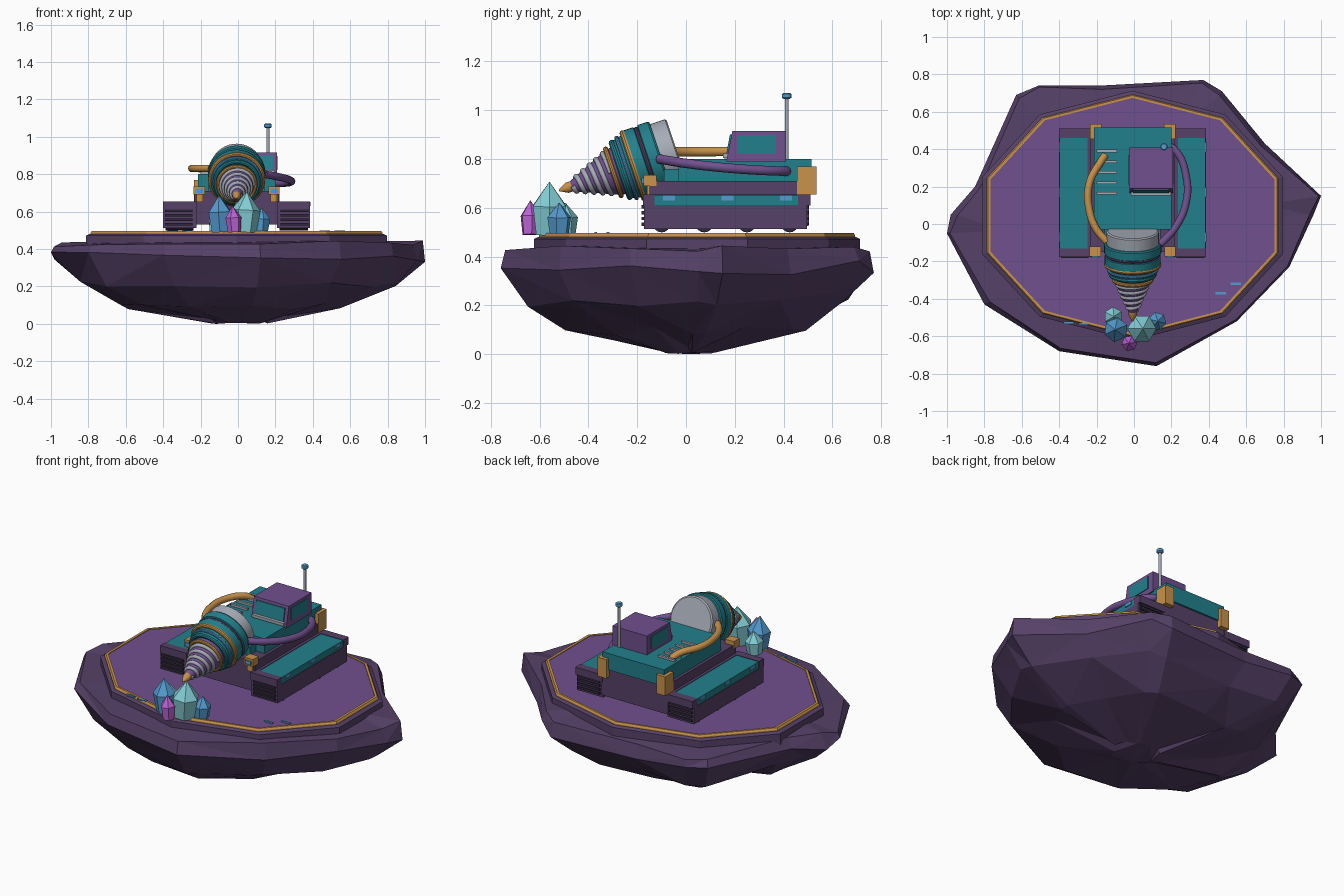
import bpy, bmesh, math, random
from mathutils import Vector, Matrix

random.seed(4)
if "Cube" in bpy.data.objects:
    bpy.data.objects.remove(bpy.data.objects["Cube"])


def material(name, r, g, b):
    lin = [(c / 255 / 12.92 if c < 11 else ((c / 255 + 0.055) / 1.055) ** 2.4) for c in (r, g, b)]
    m = bpy.data.materials.new(name)
    m.use_nodes = True
    m.diffuse_color = (*lin, 1)
    m.node_tree.nodes["Principled BSDF"].inputs["Base Color"].default_value = (*lin, 1)
    return m


ROCK = material("rock purple", 86, 65, 104)
PURPLE = material("deck purple", 112, 80, 142)
TEAL = material("teal", 34, 128, 140)
ORANGE = material("brass orange", 200, 146, 76)
GREY = material("steel grey", 166, 171, 182)
BLUE = material("light blue", 84, 156, 208)
AQUA = material("pale aqua", 132, 206, 214)
VIOLET = material("crystal violet", 188, 98, 214)
DARK = material("track dark", 48, 40, 58)


def finish(name, bm, mat, matrix=None, smooth=False):
    bmesh.ops.recalc_face_normals(bm, faces=bm.faces)
    mesh = bpy.data.meshes.new(name)
    bm.to_mesh(mesh)
    bm.free()
    mesh.materials.append(mat)
    ob = bpy.data.objects.new(name, mesh)
    bpy.context.collection.objects.link(ob)
    if matrix is not None:
        ob.matrix_world = matrix
    if smooth:
        activate(ob)
        bpy.ops.object.shade_smooth_by_angle(angle=math.radians(35))
    return ob


def activate(ob):
    bpy.ops.object.select_all(action="DESELECT")
    ob.select_set(True)
    bpy.context.view_layer.objects.active = ob


def box(name, mat, x, y, z):
    bm = bmesh.new()
    size = [b - a for a, b in (x, y, z)]
    mid = [(a + b) / 2 for a, b in (x, y, z)]
    bmesh.ops.create_cube(bm, size=1, matrix=Matrix.Translation(mid) @ Matrix.Diagonal((*size, 1)))
    return finish(name, bm, mat)


def skin(bm, rings, closed=False):
    """Bridge rings of points with faces; cap both ends unless closed."""
    loops = [[bm.verts.new(p) for p in ring] for ring in rings]
    n = len(loops[0])
    pairs = list(zip(loops, loops[1:])) + ([(loops[-1], loops[0])] if closed else [])
    for a, b in pairs:
        for i in range(n):
            j = (i + 1) % n
            bm.faces.new((a[i], a[j], b[j], b[i]))
    if not closed:
        bm.faces.new(loops[0])
        bm.faces.new(loops[-1])
    return loops


def lathe(name, mat, profile, sides=40, matrix=None, smooth=True, scale=(1, 1), turn=0.0, closed=False):
    """Revolve (radius, height) pairs about z."""
    bm = bmesh.new()
    angles = [turn + math.tau * i / sides for i in range(sides)]
    skin(bm, [[(r * scale[0] * math.cos(a), r * scale[1] * math.sin(a), h) for a in angles]
              for r, h in profile], closed)
    return finish(name, bm, mat, matrix, smooth)


def tube(name, mat, points, radius, matrix=None):
    cu = bpy.data.curves.new(name, "CURVE")
    cu.dimensions = "3D"
    cu.bevel_depth = radius
    cu.bevel_resolution = 3
    cu.use_fill_caps = True
    cu.resolution_u = 8
    sp = cu.splines.new("BEZIER")
    sp.bezier_points.add(len(points) - 1)
    for bp, p in zip(sp.bezier_points, points):
        bp.co = p
        bp.handle_left_type = bp.handle_right_type = "AUTO"
    cu.materials.append(mat)
    ob = bpy.data.objects.new(name, cu)
    bpy.context.collection.objects.link(ob)
    if matrix is not None:
        ob.matrix_world = matrix
    activate(ob)
    bpy.ops.object.convert(target="MESH")
    bpy.ops.object.shade_smooth()


# Floating rock: outline scaled into faceted rings down to a blunt point
outline = [(1, .15), (.96, .05), (.83, -.23), (.55, -.52), (.12, -.76), (-.4, -.68), (-.8, -.43),
           (-1, -.05), (-.98, .05), (-.85, .2), (-.63, .69), (-.51, .74), (-.18, .74), (.37, .77),
           (.47, .71), (.7, .43)]
levels = [(.7, .44, 0, 0), (.975, .43, .015, .02), (1, .355, 0, .03), (.87, .225, .03, .035),
          (.6, .095, .06, .02), (.13, .02, .03, .015)]
bm = bmesh.new()
rings = []
for s, z, js, jz in levels:
    ring = []
    for x, y in outline:
        k = s + random.uniform(-js, js)
        ring.append((x * k, y * k, z + random.uniform(-jz, jz)))
    rings.append(ring)
loops = skin(bm, rings)
low = min(v.co.z for v in bm.verts)
for v in loops[-1]:
    v.co.z = max(0, v.co.z - low)
min(loops[-1], key=lambda v: v.co.z).co.z = 0
bmesh.ops.triangulate(bm, faces=bm.faces)
finish("floating_rock", bm, ROCK)

# Ten-sided landing deck with a raised brass trim
deck = dict(sides=10, matrix=Matrix.Translation((-.008, .045, 0)), smooth=False,
            scale=(1, .79), turn=math.pi / 2)
lathe("deck_base", ROCK, [(.845, .38), (.845, .472), (.825, .48)], **deck)
lathe("deck_top", PURPLE, [(.815, .47), (.815, .493)], **deck)
lathe("deck_trim", ORANGE, [(.82, .478), (.82, .487), (.813, .497), (.797, .497), (.797, .478)],
      closed=True, **deck)
for i, (x, y) in enumerate([(.545, -.32), (.465, -.37), (-.35, -.528), (-.27, -.535)]):
    box(f"deck_light_{i}", BLUE, (x - .028, x + .028), (y - .006, y + .006), (.492, .5))

# Hull
CX = -.007
box("lower_hull", ROCK, (CX - .225, CX + .225), (-.15, .505), (.53, .71))
box("upper_hull", TEAL, (CX - .207, CX + .207), (-.03, .515), (.70, .80))
box("drill_cradle", TEAL, (CX - .15, CX + .15), (-.09, 0), (.70, .76))
for i in range(5):
    y = .39 - i * .0565
    box(f"vent_bar_{i}", GREY, (-.2, -.09), (y - .007, y + .007), (.795, .812))

# Tracks, corner brackets and lamps, mirrored left and right
for side, s in (("left", 1), ("right", -1)):
    def sbox(name, mat, x, y, z):
        box(f"{side}_{name}", mat, sorted((CX + s * x[0], CX + s * x[1])), y, z)

    sbox("track_body", ROCK, (.215, .393), (-.172, .496), (.512, .612))
    sbox("track_front_cap", ROCK, (.215, .393), (-.176, -.13), (.61, .655))
    sbox("track_rear_cap", ROCK, (.215, .393), (.46, .51), (.61, .655))
    sbox("track_cover", TEAL, (.24, .39), (-.13, .46), (.60, .652))
    sbox("track_inner_rail", ROCK, (.215, .242), (-.15, .5), (.60, .655))
    for i in range(4):
        z = .525 + i * .024
        sbox(f"front_slat_{i}", DARK, (.235, .383), (-.183, -.17), (z, z + .014))
        sbox(f"rear_slat_{i}", DARK, (.235, .383), (.49, .503), (z, z + .014))
        y = -.1 + i * .175
        turn = Matrix.Translation((CX + s * .23, y, .535)) @ Matrix.Rotation(s * math.pi / 2, 4, "Y")
        lathe(f"{side}_wheel_{i}", DARK, [(.036, 0), (.036, .15)], 16, turn)
    for i, y in enumerate((-.07, .17, .41)):
        sbox(f"track_lamp_{i}", BLUE, (.385, .395), (y - .025, y + .025), (.63, .65))
    sbox("front_bracket", ORANGE, (.17, .23), (-.175, -.12), (.69, .735))
    sbox("front_bracket_foot", ORANGE, (.18, .215), (-.16, -.145), (.65, .7))
    sbox("front_lamp", BLUE, (.18, .22), (-.182, -.17), (.7, .722))
    sbox("rear_bracket", ORANGE, (.168, .228), (.455, .535), (.655, .77))

# Cabin with a sloped windscreen
X0, X1 = -.025, .208
bm = bmesh.new()
side_shape = [(.165, .79), (.41, .79), (.41, .915), (.19, .915)]
skin(bm, [[(x, y, z) for y, z in side_shape] for x in (X0, X1)])
finish("cabin", bm, PURPLE)
bm = bmesh.new()
glass = [(.166, .825), (.18, .83), (.195, .9), (.18, .9)]
skin(bm, [[(x, y, z) for y, z in glass] for x in (X0 + .02, X1 - .02)])
finish("windscreen", bm, TEAL)
box("windscreen_sill", GREY, (X0 + .01, X1 - .01), (.152, .18), (.805, .822))
for name, x in (("left", X1), ("right", X0)):
    box(f"{name}_cabin_window", TEAL, (x - .004, x + .004), (.212, .37), (.822, .898))
lathe("antenna_mast", GREY, [(.008, .8), (.008, 1.05)], 12, Matrix.Translation((.16, .413, 0)))
lathe("antenna_cap", BLUE, [(.013, 1.046), (.02, 1.052), (.02, 1.066), (.015, 1.07)], 14,
      Matrix.Translation((.16, .413, 0)))

# Hoses from the hull to the drill housing
tube("brass_hose", ORANGE, [(-.155, .365, .795), (-.18, .33, .82), (-.24, .21, .83), (-.238, .07, .83),
                            (-.2, -.03, .83), (-.145, -.095, .83)], .02)
tube("purple_hose", PURPLE, [(.17, .42, .75), (.215, .4, .75), (.28, .25, .757), (.275, .1, .77),
                             (.22, -.02, .785), (.14, -.11, .80)], .02)

# Drill: local z runs from the housing's back to the tip
aim = Vector((0, -.949, -.316))
M = Matrix.Translation((CX, -.037, .832)) @ aim.to_track_quat("Z", "Y").to_matrix().to_4x4()


def band(name, mat, radius, at, thick):
    prof = [(radius + thick * math.cos(a), at + thick * math.sin(a))
            for a in (math.tau * i / 10 for i in range(10))]
    lathe(name, mat, prof, matrix=M, closed=True)


lathe("drill_back", GREY, [(.132, 0), (.14, .006), (.14, .09)], matrix=M)
lathe("drill_housing", TEAL, [(.148, .07), (.153, .077), (.153, .12), (.14, .125), (.14, .135),
                              (.15, .14), (.15, .18), (.135, .19), (.125, .235), (.1, .25)], matrix=M)
band("housing_groove", ROCK, .138, .13, .01)
band("large_brass_ring", ORANGE, .14, .188, .013)
band("blue_ring", BLUE, .13, .218, .009)
band("teal_ring", TEAL, .116, .243, .013)
band("small_brass_ring", ORANGE, .1, .275, .011)
lathe("drill_cone", PURPLE, [(.105, .235), (.095, .28), (.02, .46)], matrix=M)
turns, steps = 5, 60
spiral = []
for i in range(steps + 1):
    t = i / steps
    a, r = t * turns * math.tau, .09 - .068 * t
    spiral.append((r * math.cos(a), r * math.sin(a), .285 + .165 * t))
tube("drill_spiral", GREY, spiral, .011, M)
lathe("drill_tip", ORANGE, [(.022, .445), (.022, .475), (.003, .51)], 20, M)

# Crystal cluster: x, y, radius, height
for i, (x, y, r, h, mat) in enumerate([
        (.035, -.56, .078, .215, AQUA), (-.09, -.565, .066, .195, BLUE), (.12, -.52, .05, .13, BLUE),
        (-.02, -.638, .043, .14, VIOLET), (-.115, -.495, .052, .13, AQUA)]):
    place = Matrix.Translation((x, y, .49)) @ Matrix.Rotation(.06 * (-1) ** i, 4, "Y")
    lathe(f"crystal_{i}", mat, [(r * .8, 0), (r, h * .55), (r * .03, h)], 6, place, False, turn=i * .4)
